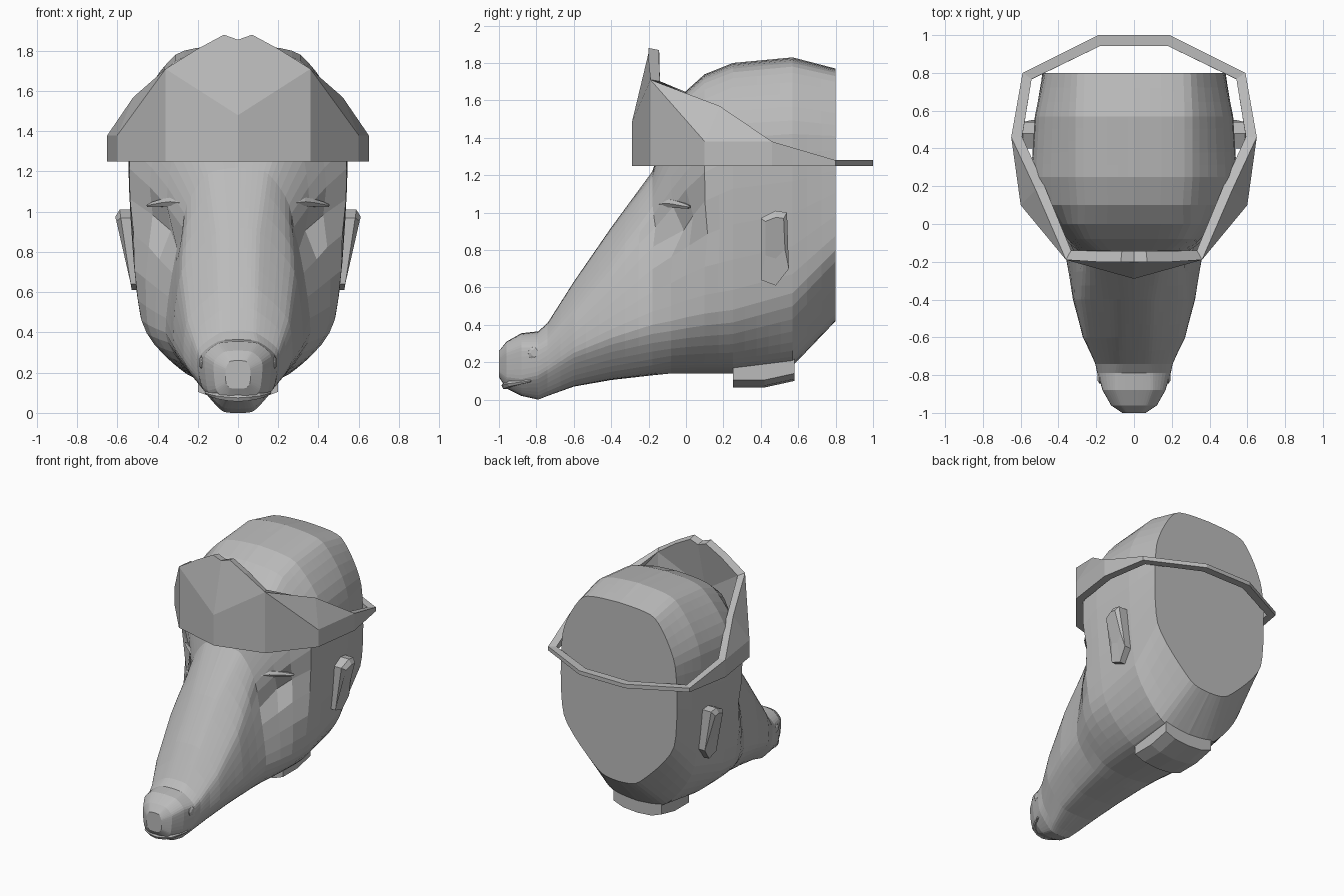
import bpy
import bmesh
import math
from mathutils import Vector

default_cube = bpy.data.objects.get("Cube")
if default_cube:
    bpy.data.objects.remove(default_cube, do_unlink=True)

grey = bpy.data.materials.new("plain grey")
grey.use_nodes = True
grey.diffuse_color = (0.5, 0.5, 0.5, 1)
grey.node_tree.nodes["Principled BSDF"].inputs["Base Color"].default_value = grey.diffuse_color


def make_part(name, verts, faces, mirrored=False, recalc=True):
    """Flat shaded mesh in world coordinates, optionally mirrored across x."""
    mesh = bpy.data.meshes.new(name)
    mesh.from_pydata([tuple(v) for v in verts], [], faces)
    if recalc:
        bm = bmesh.new()
        bm.from_mesh(mesh)
        bmesh.ops.recalc_face_normals(bm, faces=bm.faces)
        bm.to_mesh(mesh)
        bm.free()
    mesh.materials.append(grey)
    part = bpy.data.objects.new(name, mesh)
    bpy.context.scene.collection.objects.link(part)
    if mirrored:
        mirror = part.modifiers.new("Mirror", 'MIRROR')
        mirror.use_clip = True
    return part


def loft(name, rings, mirrored=False):
    """Skin a list of equally sized closed rings and cap both ends."""
    count = len(rings[0])
    verts = [v for ring in rings for v in ring]
    faces = [list(range(count)), list(range(len(verts) - count, len(verts)))]
    for r in range(len(rings) - 1):
        for i in range(count):
            j = (i + 1) % count
            a, b = r * count, (r + 1) * count
            faces.append([a + i, a + j, b + j, b + i])
    return make_part(name, verts, faces, mirrored)


def spline(points, steps):
    """Softened path through the points."""
    padded = [points[0]] + points + [points[-1]]
    path = []
    for p, a, b, q in zip(padded, padded[1:], padded[2:], padded[3:]):
        for s in range(steps):
            t = s / steps
            m, n = (b - p) * 0.35, (q - a) * 0.35
            path.append(a * (2*t**3 - 3*t**2 + 1) + m * (t**3 - 2*t**2 + t)
                        + b * (3*t**2 - 2*t**3) + n * (t**3 - t**2))
    return path + [points[-1]]


# Head sections: y, bottom, top, then half widths (temple, cheek, crown, jaw),
# then temple and cheek heights
sections = [
    (-1, .12, .26, .06, .06, .04, .04, .22, .15),
    (-.96, .06, .31, .12, .11, .07, .06, .25, .12),
    (-.88, .02, .355, .165, .15, .1, .08, .28, .11),
    (-.79, 0, .365, .19, .18, .1, .08, .28, .13),
    (-.74, .02, .41, .2, .19, .09, .1, .31, .16),
    (-.6, .07, .63, .25, .265, .1, .14, .46, .25),
    (-.4, .105, .92, .28, .32, .11, .17, .7, .33),
    (-.18, .13, 1.22, .27, .36, .15, .2, .99, .4),
    (-.08, .14, 1.55, .35, .41, .26, .22, 1.12, .42),
    (0, .14, 1.65, .43, .45, .3, .23, 1.22, .44),
    (.1, .14, 1.74, .535, .48, .3, .24, 1.32, .46),
    (.25, .14, 1.8, .54, .485, .31, .25, 1.4, .48),
    (.57, .18, 1.83, .52, .47, .31, .24, 1.42, .57),
    (.8, .42, 1.77, .47, .46, .3, .17, 1.41, .8),
]
eye_centre = Vector((.4, -.03, .92))


def head_ring(section):
    y, low, high, temple, cheek, top, jaw, upper, lower = section
    drop = (high - low) * 0.03
    profile = [(0, high), (top, high - drop), (temple, upper),
               (cheek, lower), (jaw, low + drop), (0, low)]
    half = spline([Vector((x, y, z)) for x, z in profile], 6)
    for v in half:
        # sunken eye sockets, wider than they are tall
        away = v - eye_centre
        away.z *= 1.8
        v += Vector((-.05, .08, 0)) * math.exp(-(away.length / 0.15) ** 2)
    return half + [Vector((-v.x, v.y, v.z)) for v in half[-2:0:-1]]


rings = []
for a, b in zip(sections, sections[1:]):
    steps = max(1, round((b[0] - a[0]) / 0.07))
    for s in range(steps):
        rings.append(head_ring([p + (q - p) * s / steps for p, q in zip(a, b)]))
rings.append(head_ring(sections[-1]))
loft("head", rings)

# Crown: outline from the front round to the back, with rim heights
outline = [(0, -.29), (.36, -.19), (.6, .1), (.65, .46), (.59, .8), (.19, 1), (0, 1)]
rim = [1.48, 1.71, 1.38, 1.38, 1.28, 1.28, 1.28]
count = len(outline)
verts = [(x, y, 1.25) for x, y in outline]
verts += [(x, y, z) for (x, y), z in zip(outline, rim)]
faces = [[i, i + 1, count + i + 1, count + i] for i in range(count - 1)]
# pointed front plate and sloping side plates
peak = len(verts)
verts += [(.2, -.2, 1.81), (.07, -.2, 1.88), (0, -.2, 1.855), (.52, .18, 1.57)]
front, temple, side, rear = range(count, count + 4)
faces += [[front, temple, peak, peak + 1, peak + 2],
          [temple, side, peak + 3], [side, rear, peak + 3]]
crown = make_part("crown", verts, faces, mirrored=True, recalc=False)
shell = crown.modifiers.new("Thickness", 'SOLIDIFY')
shell.thickness = 0.058
shell.offset = -1

# Ears: leaning slabs that rise to a narrower outer face
ear_shape = [(.4, .97), (.48, 1.01), (.54, 1), (.55, .7), (.48, .61), (.4, .64)]
inner = [(.47, y, z) for y, z in ear_shape]
middle = [(.53 + .15 * (z - .62), y, z) for y, z in ear_shape]
outer = [(x + .022, .48 + (y - .48) * .7, .87 + (z - .82) * .55) for x, y, z in middle]
loft("ear", [inner, middle, outer], mirrored=True)

# Neck collar under the jaw
collar_shape = [(.25, .2), (.25, .065), (.42, .065), (.58, .1), (.58, .24)]
collar = []
for x, lift in [(-.2, .04), (-.12, .01), (0, 0), (.12, .01), (.2, .04)]:
    collar.append([(x, y, z + lift) for y, z in collar_shape])
loft("neck_collar", collar)


def tube(name, path, radius, sides=6, mirrored=True):
    """Tapered tube along a path."""
    rings = []
    for i, point in enumerate(path):
        ahead = path[min(i + 1, len(path) - 1)] - path[max(i - 1, 0)]
        across = ahead.cross(Vector((0, 0, 1))).normalized()
        up = across.cross(ahead).normalized()
        size = radius * (0.3 + 0.7 * math.sin(math.pi * i / (len(path) - 1)))
        angles = [math.tau * k / sides for k in range(sides)]
        rings.append([point + (across * math.cos(t) + up * math.sin(t)) * size for t in angles])
    return loft(name, rings, mirrored)


# Brow ridges
brow = [Vector(p) for p in [(.2, -.19, 1.03), (.32, -.09, 1.05), (.45, .02, 1.03)]]
tube("brow", spline(brow, 3), 0.025)

# Nostril rims and lip
nostril = []
for x, radius in [(.14, .04), (.183, .035), (.192, .02)]:
    angles = [math.tau * k / 8 for k in range(8)]
    nostril.append([(x, -.81 + radius * math.cos(t), .25 + radius * math.sin(t)) for t in angles])
loft("nostril", nostril, mirrored=True)
lip = [Vector(p) for p in [(-.16, -.83, .1), (-.1, -.94, .085), (0, -.965, .075),
                           (.1, -.94, .085), (.16, -.83, .1)]]
tube("lip", spline(lip, 2), 0.022, mirrored=False)
